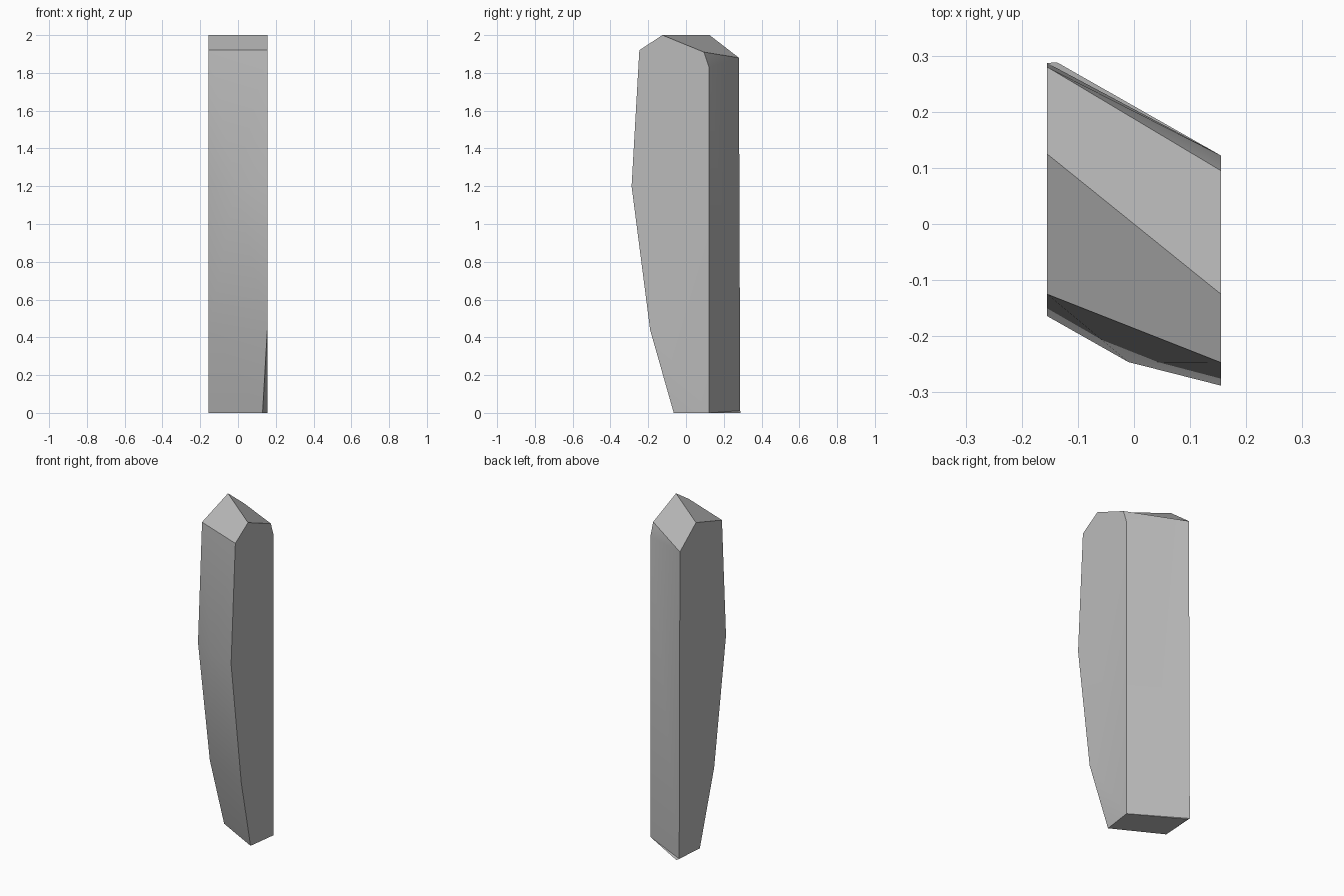
import bpy
import bmesh

cube = bpy.data.objects.get("Cube")
if cube:
    bpy.data.objects.remove(cube, do_unlink=True)

HALF_WIDTH = 0.155


def make_material(name, colour):
    material = bpy.data.materials.new(name)
    material.use_nodes = True
    material.diffuse_color = colour
    material.node_tree.nodes["Principled BSDF"].inputs["Base Color"].default_value = colour
    return material


def add_profile(bm, x, outline):
    """Add the named corners of one side, given as (y, z)."""
    return {name: bm.verts.new((x, y, z)) for name, (y, z) in outline.items()}


bm = bmesh.new()

# Side outlines, the left one shifted back to skew the slab
right = add_profile(bm, HALF_WIDTH, {
    "ridge": (-0.125, 2), "brow": (-0.247, 1.92), "belly": (-0.288, 1.2),
    "shin": (-0.19, 0.44), "toe": (-0.065, 0), "heel": (0.122, 0),
    "nape": (0.122, 1.83), "crown": (0.095, 1.91)})
left = add_profile(bm, -HALF_WIDTH, {
    "ridge": (0.125, 2), "brow": (-0.125, 1.92), "belly": (-0.164, 1.2),
    "shin": (-0.05, 0.44), "toe": (0.088, 0), "heel": (0.287, 0.012),
    "crown": (0.28, 1.88)})
right["toe"].co.x = 0.13

# Slight bulge in the front and a clipped corner at the foot
bulge = bm.verts.new((-0.01, -0.246, 1.2))
clip = bm.verts.new((-0.137, 0.288, 0))


def face(*corners):
    bm.faces.new(corners)


def strip(upper, lower):
    """Bridge both sides between two named corners."""
    face(left[upper], left[lower], right[lower], right[upper])


# Sloping top, foot and back
strip("ridge", "brow")
strip("crown", "ridge")
strip("shin", "toe")
face(left["toe"], clip, right["heel"], right["toe"])
face(left["toe"], left["heel"], clip)
face(clip, left["heel"], right["heel"])
face(left["heel"], left["crown"], right["nape"], right["heel"])
face(left["crown"], right["crown"], right["nape"])

# Front fans around the bulge
ring = [left["brow"], left["belly"], left["shin"],
        right["shin"], right["belly"], right["brow"]]
for a, b in zip(ring, ring[1:] + ring[:1]):
    face(a, b, bulge)

# Flat sides
face(*left.values())
face(right["shin"], right["toe"], right["heel"])
face(*[v for name, v in right.items() if name != "toe"])

bmesh.ops.recalc_face_normals(bm, faces=bm.faces[:])
mesh = bpy.data.meshes.new("stone_slab")
bm.to_mesh(mesh)
bm.free()

slab = bpy.data.objects.new("stone_slab", mesh)
bpy.context.collection.objects.link(slab)
mesh.materials.append(make_material("stone_grey", (0.5, 0.5, 0.5, 1)))

# Soft faces with sharp rims
bpy.ops.object.select_all(action="DESELECT")
slab.select_set(True)
bpy.context.view_layer.objects.active = slab
bpy.ops.object.shade_smooth_by_angle(angle=0.52)
